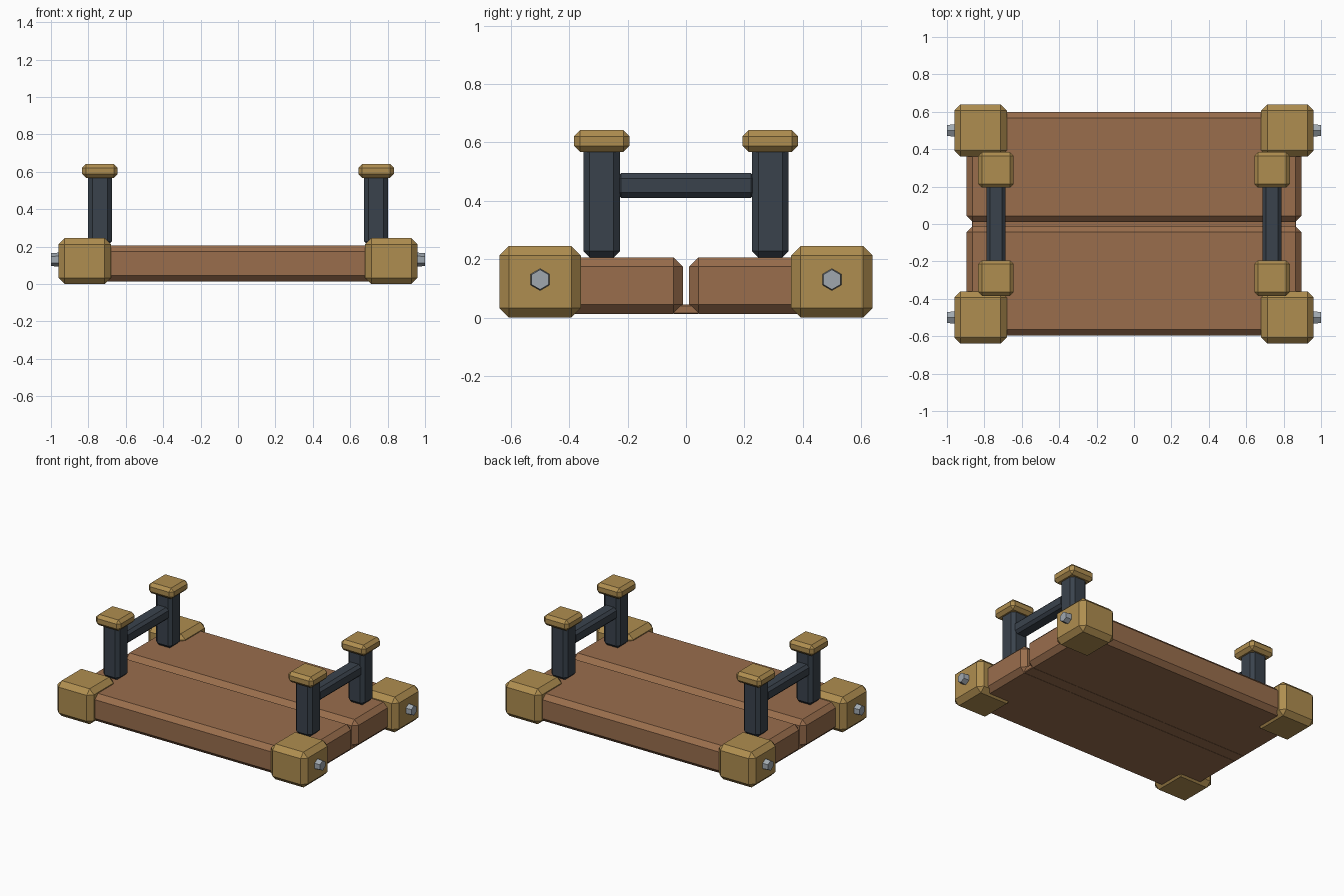
import bpy, bmesh
from math import pi
from mathutils import Matrix

if "Cube" in bpy.data.objects:
    bpy.data.objects.remove(bpy.data.objects["Cube"])


def material(name, color):
    m = bpy.data.materials.new(name)
    m.diffuse_color = (*color, 1)
    m.use_nodes = True
    m.node_tree.nodes["Principled BSDF"].inputs["Base Color"].default_value = m.diffuse_color
    return m


WOOD = material("wood", (0.32, 0.155, 0.073))
BRASS = material("brass", (0.43, 0.27, 0.08))
IRON = material("dark_iron", (0.042, 0.055, 0.073))
STEEL = material("steel", (0.35, 0.39, 0.43))


def finish(name, bm, mat):
    bmesh.ops.recalc_face_normals(bm, faces=bm.faces)
    me = bpy.data.meshes.new(name)
    bm.to_mesh(me)
    bm.free()
    me.materials.append(mat)
    ob = bpy.data.objects.new(name, me)
    bpy.context.collection.objects.link(ob)
    return ob


def box(name, x, y, z, bevel, mat):
    """Chamfered box; x, y, z are (min, max) ranges."""
    bm = bmesh.new()
    bmesh.ops.create_cube(bm, size=1)
    for v in bm.verts:
        for i, (lo, hi) in enumerate((x, y, z)):
            v.co[i] = lo if v.co[i] < 0 else hi
    bmesh.ops.bevel(bm, geom=bm.edges[:], offset=bevel, segments=1,
                    profile=0.5, affect='EDGES')
    return finish(name, bm, mat)


def centred(c, size):
    return (c - size / 2, c + size / 2)


def bolt(name, sx, y, z):
    """Hexagonal bolt head, tapering outward along x."""
    bm = bmesh.new()
    bmesh.ops.create_cone(bm, cap_ends=True, segments=6, radius1=0.041,
                          radius2=0.034, depth=0.08)
    rot = Matrix.Rotation(sx * pi / 2, 4, 'Y')
    bmesh.ops.transform(bm, matrix=Matrix.Translation((sx * 0.96, y, z)) @ rot,
                        verts=bm.verts)
    # put a hexagon corner at the top
    if max(v.co.z for v in bm.verts) - z < 0.039:
        bmesh.ops.rotate(bm, cent=(0, y, z), verts=bm.verts,
                         matrix=Matrix.Rotation(pi / 6, 3, 'X'))
    return finish(name, bm, STEEL)


# Two base planks and the strip closing the groove between them
box("front_plank", (-0.895, 0.895), (-0.595, -0.011), (0.012, 0.206), 0.032, WOOD)
box("back_plank", (-0.895, 0.895), (0.011, 0.598), (0.012, 0.206), 0.032, WOOD)
box("groove_strip", (-0.867, 0.867), (-0.045, 0.045), (0.012, 0.044), 0.004, WOOD)

for sx, side in ((-1, "left"), (1, "right")):
    for sy, end in ((-1, "front"), (1, "back")):
        tag = f"{end}_{side}"
        # Corner block with its bolt
        box(f"corner_block_{tag}", centred(sx * 0.82, 0.28),
            centred(sy * 0.5, 0.28), (0.0, 0.245), 0.033, BRASS)
        bolt(f"bolt_{tag}", sx, sy * 0.5, 0.13)
        # Post with cap
        box(f"post_{tag}", centred(sx * 0.738, 0.126),
            centred(sy * 0.289, 0.126), (0.206, 0.59), 0.022, IRON)
        box(f"post_cap_{tag}", centred(sx * 0.738, 0.19),
            centred(sy * 0.289, 0.19), (0.567, 0.642), 0.021, BRASS)
    # Rail joining the two posts
    box(f"rail_{side}", centred(sx * 0.738, 0.1), (-0.24, 0.24),
        (0.41, 0.495), 0.018, IRON)
